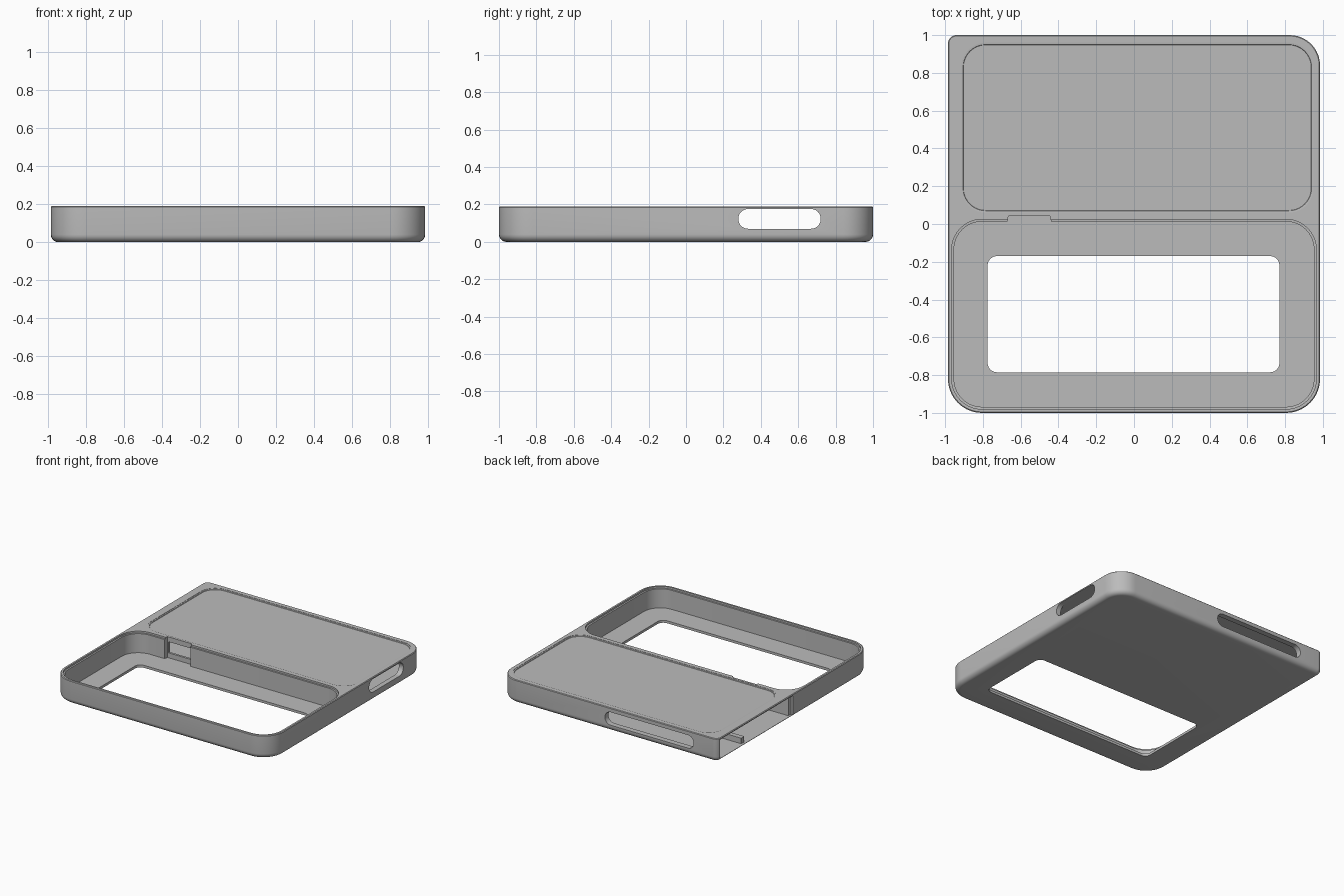
import bpy, bmesh, math
from mathutils import Matrix

if "Cube" in bpy.data.objects:
    bpy.data.objects.remove(bpy.data.objects["Cube"], do_unlink=True)

grey = bpy.data.materials.new("light_grey")
grey.use_nodes = True
COLOUR = (0.5, 0.5, 0.5, 1)
grey.diffuse_color = COLOUR
grey.node_tree.nodes["Principled BSDF"].inputs["Base Color"].default_value = COLOUR


def outline(x0, x1, y0, y1, radii, inset=0, steps=10):
    """Rounded rectangle; radii run from the front left corner, anticlockwise."""
    pts = []
    corners = [(x0, y0, 1, 1), (x1, y0, -1, 1), (x1, y1, -1, -1), (x0, y1, 1, -1)]
    for i, ((x, y, sx, sy), r) in enumerate(zip(corners, radii)):
        small = max(r - inset, 0.002)
        cx, cy = x + sx * (inset + small), y + sy * (inset + small)
        for k in range(steps + 1):
            a = math.pi + (i + k / steps) * math.pi / 2
            pts.append((cx + small * math.cos(a), cy + small * math.sin(a)))
    return pts


def loft(name, rect, radii, levels, matrix=None):
    """Solid through rounded rectangles, one per (height, inset) level."""
    if not isinstance(radii, (list, tuple)):
        radii = [radii] * 4
    bm = bmesh.new()
    rings = [[bm.verts.new((x, y, z)) for x, y in outline(*rect, radii, inset)]
             for z, inset in levels]
    n = len(rings[0])
    for low, high in zip(rings, rings[1:]):
        for i in range(n):
            j = (i + 1) % n
            bm.faces.new((low[i], low[j], high[j], high[i]))
    bm.faces.new(rings[0][::-1])
    bm.faces.new(rings[-1])
    if matrix:
        bm.transform(matrix)
    bmesh.ops.recalc_face_normals(bm, faces=bm.faces)
    mesh = bpy.data.meshes.new(name)
    bm.to_mesh(mesh)
    bm.free()
    mesh.materials.append(grey)
    obj = bpy.data.objects.new(name, mesh)
    bpy.context.collection.objects.link(obj)
    return obj


def cut(target, cutter):
    cutter.hide_render = True
    mod = target.modifiers.new("cut", "BOOLEAN")
    mod.operation, mod.solver, mod.object = "DIFFERENCE", "EXACT", cutter
    bpy.context.view_layer.objects.active = target
    bpy.ops.object.modifier_apply(modifier=mod.name)
    bpy.data.objects.remove(cutter, do_unlink=True)


# Case body with a rounded lower edge and a fine chamfer on top
H, R = 0.19, 0.04
rounding = [(R - R * math.cos(a), R - R * math.sin(a))
            for a in [i * math.pi / 12 for i in range(7)]]
case = loft("case", (-0.985, 0.985, -1, 1), (0.18, 0.18, 0.16, 0.045),
            rounding + [(H - 0.005, 0), (H, 0.005)])

# Front tray with a stepped rim, and the window in its floor
cut(case, loft("tray_cutter", (-0.965, 0.965, -0.98, 0.025), 0.16,
               [(0.02, 0.012), (0.175, 0.012), (0.176, 0), (0.3, 0)]))
cut(case, loft("window_cutter", (-0.775, 0.77, -0.785, -0.17), 0.05,
               [(-0.1, 0), (0.1, 0)]))

# Rear compartment, open on one side
cut(case, loft("compartment_cutter", (-1.2, 0.945, 0.06, 0.955), (0, 0.12, 0.12, 0),
               [(0.02, 0), (0.178, 0)]))
cut(case, loft("opening_cutter", (-1.2, -0.965, 0.03, 0.965), 0,
               [(0.021, 0), (0.177, 0)]))

# Shallow recess in the lid over the compartment
cut(case, loft("recess_cutter", (-0.915, 0.95, 0.06, 0.96), 0.13,
               [(0.183, 0.012), (0.187, 0.01), (0.188, 0), (0.3, 0)]))

# Tapered notch in the partition, with a hatch through it
wedge = Matrix(((1, 0, 0, 0), (0, 1, 0, 0), (0, 0, 1, 0), (0, 0, 0, 1)))
notch = loft("notch_cutter", (-0.68, -0.43, -0.03, 0.042), 0.002,
             [(0.02, 0), (0.3, 0)], wedge)
for v in notch.data.vertices:
    if v.co.y > 0.03:
        v.co.x += 0.015 if v.co.x < -0.55 else -0.015
cut(case, notch)
cut(case, loft("hatch_cutter", (-0.655, -0.455, 0.0, 0.1), 0.002,
               [(0.06, 0), (0.15, 0)]))

# Long rounded slots in the side and back walls
along_x = Matrix(((0, 0, 1, 0), (1, 0, 0, 0), (0, 1, 0, 0), (0, 0, 0, 1)))
along_y = Matrix(((1, 0, 0, 0), (0, 0, 1, 0), (0, 1, 0, 0), (0, 0, 0, 1)))
cut(case, loft("side_slot_cutter", (0.28, 0.72, 0.07, 0.176), 0.052,
               [(0.9, 0), (1.1, 0)], along_x))
cut(case, loft("back_slot_cutter", (-0.77, 0.03, 0.05, 0.156), 0.052,
               [(0.9, 0), (1.1, 0)], along_y))

# Low rib on the compartment floor
rib = loft("compartment_rib", (-0.96, -0.3, 0.62, 0.66), 0.005, [(0.015, 0), (0.065, 0)])

for obj in (case, rib):
    bpy.ops.object.select_all(action="DESELECT")
    obj.select_set(True)
    bpy.context.view_layer.objects.active = obj
    bpy.ops.object.shade_smooth_by_angle(angle=math.radians(30))
